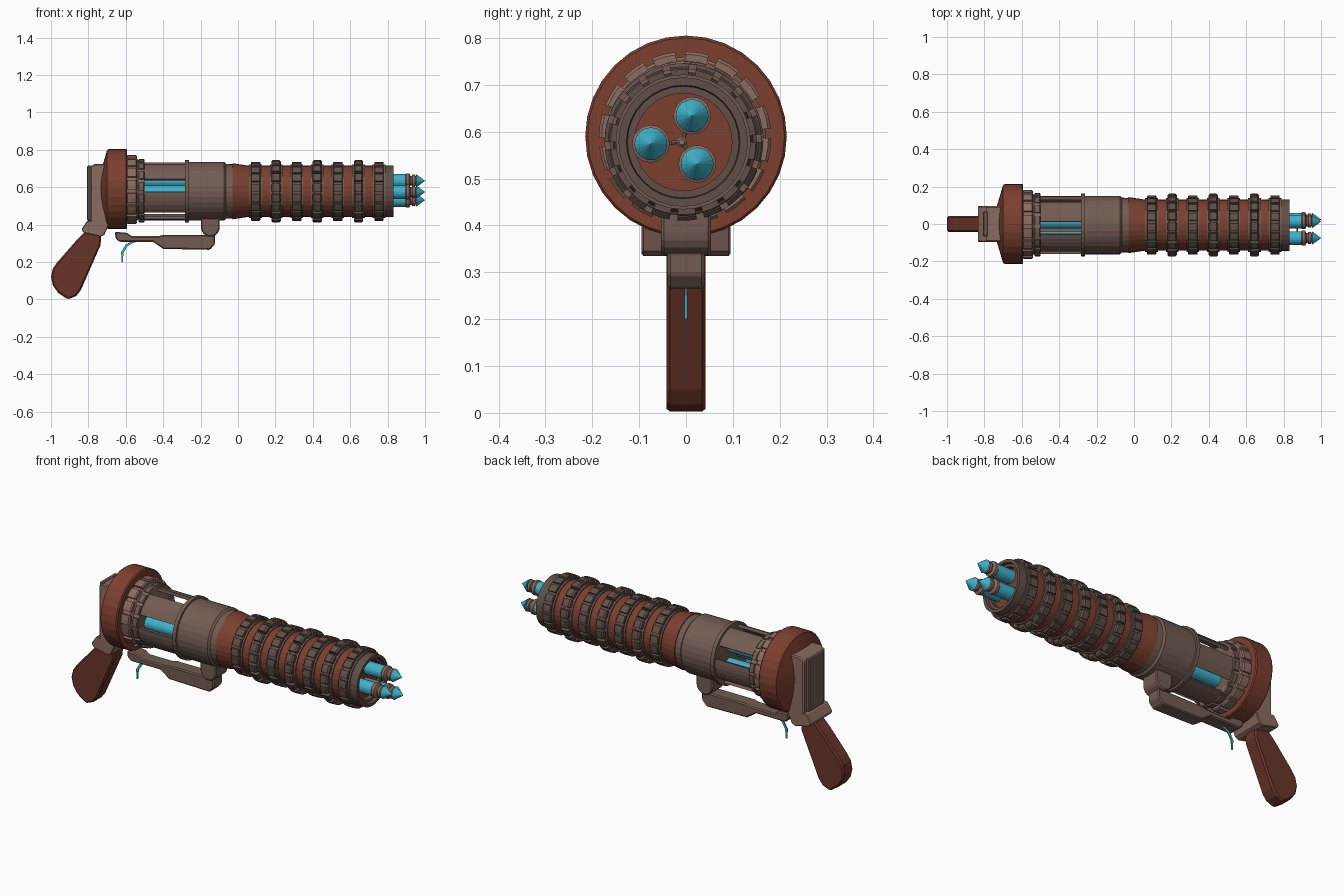
import bpy, bmesh
from math import sin, cos, pi, radians
from mathutils import Vector

if "Cube" in bpy.data.objects:
    bpy.data.objects.remove(bpy.data.objects["Cube"])


def mat(name, c):
    m = bpy.data.materials.new(name)
    m.diffuse_color = (*c, 1)
    m.use_nodes = True
    m.node_tree.nodes["Principled BSDF"].inputs["Base Color"].default_value = m.diffuse_color
    return m


RED = mat("rust_red", (0.20, 0.05, 0.03))
DKRED = mat("dark_red", (0.14, 0.035, 0.022))
BROWN = mat("brown", (0.17, 0.107, 0.084))
LIGHT = mat("light_brown", (0.26, 0.15, 0.115))
DARK = mat("dark_brown", (0.12, 0.08, 0.063))
TEAL = mat("teal", (0.05, 0.45, 0.6))
AXIS = (-0.006, 0.578)
TAIL = (0.0, 0.59)


def finish(name, bm, m, bevel=0):
    bmesh.ops.recalc_face_normals(bm, faces=bm.faces)
    me = bpy.data.meshes.new(name)
    bm.to_mesh(me)
    bm.free()
    me.materials.append(m)
    ob = bpy.data.objects.new(name, me)
    bpy.context.collection.objects.link(ob)
    if bevel:
        mod = ob.modifiers.new("bevel", 'BEVEL')
        mod.width, mod.segments, mod.limit_method = bevel, 1, 'ANGLE'
        mod.angle_limit = radians(40)
    return ob


def lathe(name, prof, m, c=AXIS, n=32):
    """Revolve (x, radius) points about an x-parallel axis; ends are capped."""
    bm = bmesh.new()
    rows = [[bm.verts.new((x, c[0] + r * cos(2 * pi * i / n), c[1] + r * sin(2 * pi * i / n)))
             for i in range(n)] for x, r in prof]
    for a, b in zip(rows, rows[1:]):
        for i in range(n):
            j = (i + 1) % n
            bm.faces.new((a[i], a[j], b[j], b[i]))
    bm.faces.new(rows[0])
    bm.faces.new(rows[-1])
    bmesh.ops.remove_doubles(bm, verts=bm.verts, dist=1e-5)
    return finish(name, bm, m)


def gear(name, x0, x1, lo, hi, teeth, m, c=AXIS, cham=0.0):
    """Toothed ring: low/high outline with optional chamfer on both faces."""
    bm = bmesh.new()
    rows = []
    for x, k in ((x0, cham), (x0 + cham, 0), (x1 - cham, 0), (x1, cham)):
        if rows and not cham and x in (x0, x1) and k == 0 and abs(x - rows[-1][0].co.x) < 1e-6:
            continue
        row = []
        for i in range(teeth):
            for f, r in ((0, lo), (.14, lo), (.28, lo), (.28, hi), (.64, hi), (1, hi)):
                a = 2 * pi * (i + f) / teeth
                row.append(bm.verts.new((x, c[0] + (r - k) * cos(a), c[1] + (r - k) * sin(a))))
        rows.append(row)
    n = len(rows[0])
    for a, b in zip(rows, rows[1:]):
        for i in range(n):
            bm.faces.new((a[i], a[(i + 1) % n], b[(i + 1) % n], b[i]))
    bm.faces.new(rows[0])
    bm.faces.new(rows[-1])
    return finish(name, bm, m)


def slab(name, pts, w, m, bevel=0, y=0.0):
    """Extrude a side outline (x, z) to half width w."""
    bm = bmesh.new()
    f = bm.faces.new([bm.verts.new((x, y - w, z)) for x, z in pts])
    g = bmesh.ops.extrude_face_region(bm, geom=[f])
    bmesh.ops.translate(bm, vec=(0, 2 * w, 0),
                        verts=[v for v in g['geom'] if isinstance(v, bmesh.types.BMVert)])
    return finish(name, bm, m, bevel)


# grip and rear housing
slab("grip", [(-.80, .38), (-.73, .35), (-.735, .29), (-.84, .05), (-.865, .018), (-.91, 0),
              (-.962, .035), (-.99, .075), (-1, .12), (-.99, .165), (-.965, .20), (-.86, .32)],
     .042, DKRED, .008)
slab("rear_housing", [(-.79, .40), (-.79, .71), (-.765, .725), (-.70, .725), (-.70, .40)],
     .095, LIGHT, .006)
slab("rear_panel", [(-.807, .42), (-.807, .715), (-.78, .715), (-.78, .42)], .068, BROWN, .006)
slab("housing_foot", [(-.807, .42), (-.837, .375), (-.825, .355), (-.735, .335), (-.715, .345),
                      (-.69, .40), (-.70, .42)], .095, LIGHT, .004)

# large rear drum and toothed collars
lathe("rear_drum", [(-.735, .09), (-.70, .208), (-.69, .215), (-.60, .215), (-.594, .21),
                    (-.594, .17)], RED, TAIL)
lathe("collar_core", [(-.60, .17), (-.545, .17), (-.535, .16), (-.50, .158), (-.50, .0)], LIGHT,
      (-.003, .586))
gear("rear_collar", -.596, -.540, .172, .184, 16, LIGHT, (-.002, .587), .006)
gear("front_collar", -.532, -.50, .158, .169, 16, BROWN, (-.004, .581), .004)

# caged section: five curved bars between five windows
for k in range(5):
    bm = bmesh.new()
    rows = []
    for i in range(6):
        a = radians(25 + 72 * k + 46 * i / 5)
        rows.append([bm.verts.new((x, AXIS[0] - r * cos(a), AXIS[1] + r * sin(a)))
                     for x, r in ((-.51, .155), (-.27, .155), (-.27, .138), (-.51, .138))])
    for p, q in zip(rows, rows[1:]):
        for i in range(4):
            bm.faces.new((p[i], p[(i + 1) % 4], q[(i + 1) % 4], q[i]))
    bm.faces.new(rows[0])
    bm.faces.new(rows[-1])
    finish(f"cage_bar_{k}", bm, BROWN)

# main body and barrel sleeve
lathe("body", [(-.283, 0), (-.283, .168), (-.262, .168), (-.262, .157), (-.075, .157),
               (-.065, .147), (-.03, .145), (-.03, 0)], BROWN)
lathe("sleeve_cone", [(-.03, .12), (-.03, .15), (.055, .137), (.79, .137), (.79, .11)], RED)
lathe("muzzle", [(.775, .0), (.775, .138), (.832, .138), (.832, .121), (.815, .119),
                 (.815, .104), (.785, .104), (.785, 0)], DARK)
lathe("muzzle_plate", [(.78, 0), (.78, .103), (.788, .103), (.788, 0)], LIGHT)

# toothed barrel rings, alternating plain and tall chamfered
for k in range(7):
    x = .094 + .11 * k
    tall = k % 2
    gear(f"barrel_ring_{k}", x - .025, x + .025, .147, .168 if tall else .158, 18, DARK,
         AXIS, .008 if tall else .003)
    lathe(f"ring_seat_{k}", [(x - .034, .13), (x - .034, .144), (x + .034, .144), (x + .034, .13)],
          BROWN)

# three energy rods with stepped nozzles and cone tips
for k, c in enumerate([(.013, .634), (-.075, .574), (.024, .531)]):
    lathe(f"rod_{k}", [(-.505, 0), (-.505, .036), (.895, .036), (.895, 0)], TEAL, c, 20)
    lathe(f"nozzle_{k}", [(.893, .02), (.893, .033), (.90, .040), (.915, .040), (.922, .026),
                          (.93, .026), (.932, .033), (.945, .033), (.952, .022), (.956, .022)],
          LIGHT, c, 20)
    lathe(f"tip_{k}", [(.953, .02), (.953, .035), (1.0, .0005)], TEAL, c, 20)
    mid = ((c[0] - .009) / 2, (c[1] + .578) / 2)
    bm = bmesh.new()  # thin link from the centre pin to each rod
    d = Vector((0, c[0] + .009, c[1] - .578))
    bmesh.ops.create_cone(bm, segments=8, radius1=.004, radius2=.004, depth=d.length, cap_ends=True)
    bmesh.ops.rotate(bm, verts=bm.verts, matrix=d.to_track_quat('Z', 'Y').to_matrix())
    bmesh.ops.translate(bm, verts=bm.verts, vec=(.873, *mid))
    finish(f"rod_link_{k}", bm, LIGHT)
lathe("centre_pin", [(.78, .011), (.875, .011), (.88, .006)], LIGHT, (-.009, .578), 12)

# underside mount and trigger guard
arc = [(-.148 + .05 * cos(radians(a)), .385 + .05 * sin(radians(a))) for a in range(180, 361, 20)]
slab("guard_mount", [(-.198, .445)] + arc + [(-.098, .445)], .053, BROWN, .006)
slab("trigger_guard", [(-.658, .362), (-.655, .325), (-.635, .308), (-.455, .308), (-.40, .27),
                       (-.15, .265), (-.123, .295), (-.123, .345), (-.40, .345), (-.425, .338),
                       (-.57, .338), (-.59, .355)], .039, BROWN, .006)

# trigger
outer = [(-.52, .312), (-.56, .303), (-.592, .283), (-.612, .25), (-.616, .20)]
inner = [(-.622, .20), (-.625, .252), (-.602, .292), (-.565, .312)]
slab("trigger", outer + inner, .003, TEAL)
